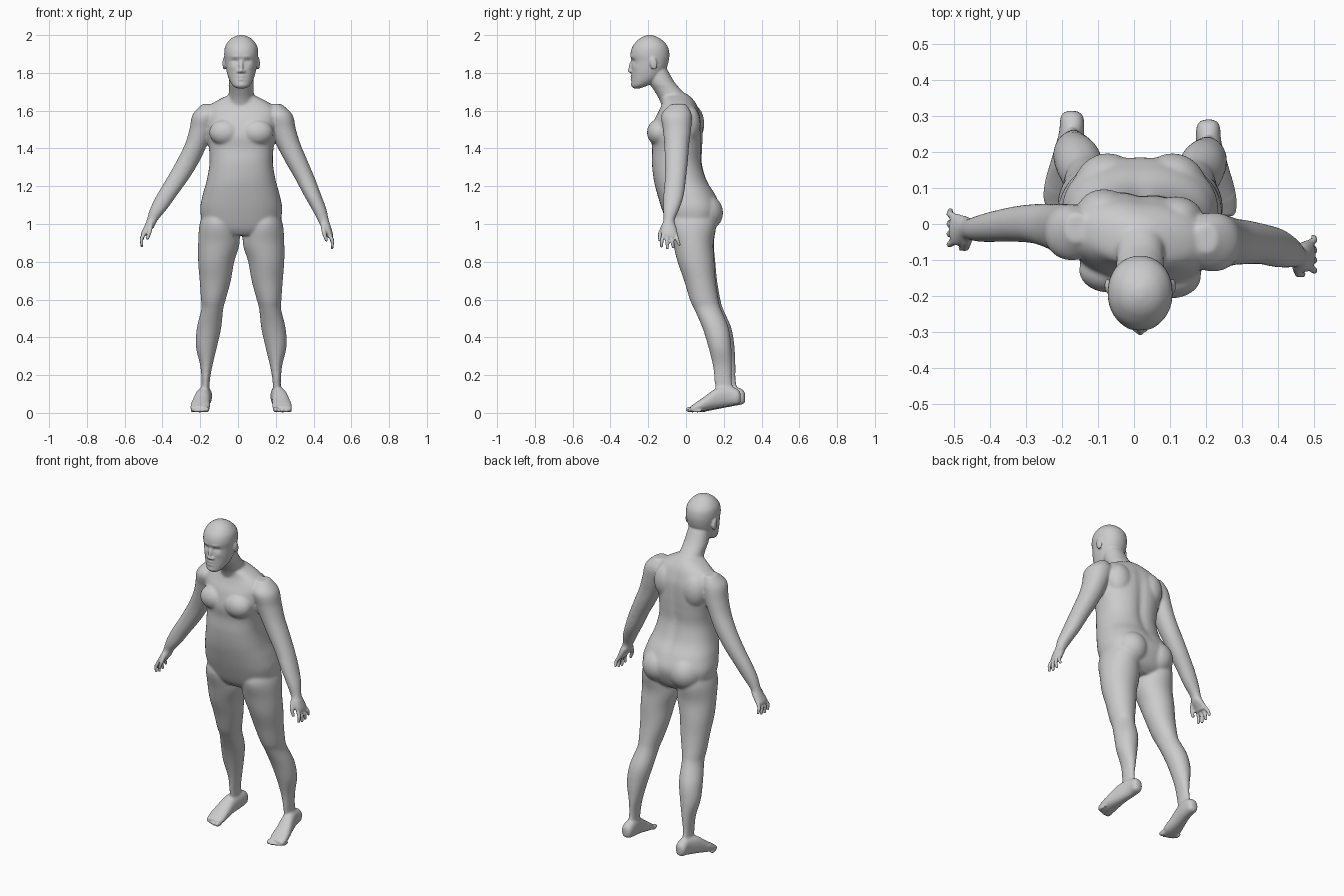
import bpy, bmesh, math
from mathutils import Vector, Matrix

MID = 0.017          # body midline in x
bm = bmesh.new()


def spline(rows, steps=5):
    """Smoothly interpolate between cross-section rows."""
    out = []
    for i in range(len(rows) - 1):
        p = [rows[max(0, min(len(rows) - 1, i + k))] for k in (-1, 0, 1, 2)]
        for s in range(steps):
            t = s / steps
            out.append([0.5 * (2 * b + (c - a) * t + (2 * a - 5 * b + 4 * c - d) * t * t
                               + (3 * b - a - 3 * c + d) * t ** 3) for a, b, c, d in zip(*p)])
    return out + [list(rows[-1])]


def loft(rows, axis='z', power=2.0, warp=None, sides=40):
    """Rows are (level, a_min, a_max, b_min, b_max) of rounded sections."""
    rings = []
    for t, a0, a1, b0, b1 in spline(rows):
        ring = []
        for i in range(sides):
            c, s = math.cos(2 * math.pi * i / sides), math.sin(2 * math.pi * i / sides)
            c = math.copysign(abs(c) ** (2 / power), c)
            s = math.copysign(abs(s) ** (2 / power), s)
            a, b = (a0 + a1) / 2 + c * (a1 - a0) / 2, (b0 + b1) / 2 + s * (b1 - b0) / 2
            co = Vector((a, b, t)) if axis == 'z' else Vector((a, t, b))
            ring.append(bm.verts.new(warp(co, s) if warp else co))
        rings.append(ring)
    for r, q in zip(rings, rings[1:]):
        for i in range(sides):
            j = (i + 1) % sides
            bm.faces.new((r[i], r[j], q[j], q[i]))
    bm.faces.new(rings[0])
    bm.faces.new(rings[-1])


def blob(c, r, tilt=0.0):
    m = Matrix.Translation(c) @ Matrix.Rotation(tilt, 4, 'X') @ Matrix.Diagonal((*r, 1))
    bmesh.ops.create_uvsphere(bm, u_segments=24, v_segments=14, radius=1, matrix=m)


def finger(points, r0, r1):
    """Chain of tapered segments with round joints."""
    n = len(points) - 1
    for i in range(n):
        p, q = Vector(points[i]), Vector(points[i + 1])
        ra, rb = r0 + (r1 - r0) * i / n, r0 + (r1 - r0) * (i + 1) / n
        m = Matrix.Translation((p + q) / 2) @ (q - p).to_track_quat('Z', 'Y').to_matrix().to_4x4()
        bmesh.ops.create_cone(bm, cap_ends=True, segments=14, radius1=ra, radius2=rb,
                              depth=(q - p).length, matrix=m)
        blob(p, (ra,) * 3)
        blob(q, (rb,) * 3)


# Torso, slightly turned, with a groove along the spine
def twist(co, s=0):
    x = co.x - MID
    co.y -= 0.1 * x * max(0, min(1, (co.z - 1.2) / 0.3))
    if s > 0 and 1.1 < co.z < 1.66:
        co.y -= 0.014 * math.exp(-(x / 0.03) ** 2) * math.sin(math.pi * (co.z - 1.1) / 0.56)
    return co


torso = [(.94, .10, -.06, .11), (.98, .19, -.09, .155), (1.07, .217, -.125, .185), (1.15, .205, -.15, .16),
         (1.23, .183, -.17, .113), (1.32, .168, -.18, .087), (1.4, .171, -.178, .087),
         (1.47, .183, -.185, .088), (1.55, .19, -.165, .083), (1.6, .19, -.14, .068),
         (1.64, .15, -.125, .05), (1.675, .085, -.125, .022), (1.69, .05, -.12, .0)]
loft([(z, MID - r, MID + r, f, b) for z, r, f, b in torso], power=2.35, warp=twist)
for s in (-1, 1):
    blob(twist(Vector((MID + s * .085, -.137, 1.485))), (.085, .062, .07))        # chest
    blob((MID + s * .09, .085, 1.06), (.1, .112, .105))                           # buttocks
    blob(twist(Vector((MID + s * .10, .025, 1.53))), (.075, .062, .10))           # shoulder blades

# Neck and head
neck = [(1.60, .08, -.12, .04), (1.66, .07, -.142, .02), (1.70, .066, -.165, -.015),
        (1.75, .066, -.195, -.06), (1.82, .06, -.21, -.1)]
head = [(1.717, .022, -.28, -.245), (1.728, .04, -.288, -.215), (1.75, .057, -.289, -.165),
        (1.78, .07, -.289, -.128), (1.82, .08, -.289, -.105), (1.86, .086, -.288, -.092),
        (1.9, .09, -.294, -.088), (1.94, .085, -.283, -.097), (1.972, .064, -.257, -.124),
        (1.99, .04, -.232, -.152), (2.0, .012, -.205, -.178)]
for rows in (neck, head):
    loft([(z, MID - r, MID + r, f, b) for z, r, f, b in rows], power=2.1)
blob((MID, -.287, 1.838), (.011, .015, .036), -.25)                               # nose
blob((MID, -.296, 1.812), (.012, .013, .011))
for s in (-1, 1):
    blob((MID + s * .013, -.289, 1.808), (.01, .011, .009))
    blob((MID + s * .09, -.172, 1.85), (.009, .02, .034), .2)                     # ears

# Legs and feet; the far leg trails slightly
leg = [(1.08, .06, .19, -.07, .14), (1.0, .02, .22, -.095, .16), (.9, .008, .228, -.07, .145),
       (.8, .037, .228, -.045, .15), (.7, .055, .22, -.01, .157), (.6, .082, .213, .02, .172),
       (.55, .095, .211, .043, .185), (.45, .106, .235, .087, .226), (.35, .128, .24, .118, .24),
       (.25, .152, .217, .142, .243), (.17, .166, .21, .15, .243), (.08, .168, .21, .16, .26)]
foot = [(.29, .175, .205, .062, .105), (.275, .157, .221, .046, .125), (.23, .155, .225, .037, .14),
        (.16, .162, .245, .024, .13), (.1, .165, .262, .012, .088), (.06, .166, .268, .005, .06),
        (.035, .172, .266, .003, .042), (.022, .18, .26, .004, .034)]
for s in (-1, 1):
    def place(co, _=0, s=s):
        lag = .026 * max(0, 1 - co.z) if s < 0 else 0
        return Vector((MID + s * co.x, co.y + lag, co.z))
    loft(leg, warp=place)
    loft(foot, axis='y', power=2.3, warp=place)
    for i in range(5):
        r = .015 - .0014 * i if i == 0 else .0105 - .0005 * i
        blob(place(Vector((.183 + .019 * i, .024 + .0035 * i * i * .6, r + .003))), (r, .026, r))

# Arms and palms, one row list per side
arm_left = [(1.635, .17, .23, -.08, .0), (1.58, .14, .288, -.13, .03), (1.5, .17, .307, -.122, .027),
            (1.42, .203, .332, -.115, .017), (1.33, .25, .37, -.112, .01), (1.24, .302, .408, -.112, .0),
            (1.15, .35, .442, -.12, -.012), (1.08, .39, .468, -.121, -.035), (1.02, .422, .481, -.12, -.06),
            (.985, .44, .492, -.13, -.052), (.95, .46, .502, -.132, -.045), (.93, .47, .503, -.122, -.048)]
arm_right = [(1.635, -.19, -.13, -.05, .03), (1.58, -.24, -.1, -.1, .052), (1.5, -.257, -.13, -.085, .056),
             (1.42, -.282, -.163, -.07, .056), (1.33, -.327, -.205, -.055, .056), (1.24, -.378, -.26, -.05, .05),
             (1.15, -.432, -.325, -.05, .037), (1.08, -.466, -.375, -.05, .025), (1.02, -.484, -.425, -.045, .015),
             (.985, -.497, -.444, -.056, .022), (.955, -.512, -.47, -.06, .028), (.94, -.514, -.48, -.05, .026)]
for s, rows, x, y, z in ((1, arm_left, .486, -.087, .94), (-1, arm_right, -.497, -.014, .95)):
    loft(rows, power=2.1)
    for i, length in enumerate((.058, .066, .062, .048)):
        k = i - 1.5
        b = Vector((x, y + k * .022, z))
        finger([b, b + Vector((s * .014, k * .006, -length * .5)),
                b + Vector((s * .012, k * .009 + .004, -length))], .0108, .0085)
    finger([(x - s * .035, y - .03, z + .05), (x - s * .03, y - .05, z + .01),
            (x - s * .018, y - .052, z - .025)], .014, .009)                      # thumb

# Fuse everything into one skin
bmesh.ops.recalc_face_normals(bm, faces=bm.faces)
raw = bpy.data.meshes.new("body")
bm.to_mesh(raw)
bm.free()
body = bpy.data.objects.new("body", raw)
bpy.context.collection.objects.link(body)
fuse = body.modifiers.new("Fuse", 'REMESH')
fuse.mode, fuse.voxel_size = 'VOXEL', 0.0052
skin = bpy.data.meshes.new_from_object(body.evaluated_get(bpy.context.evaluated_depsgraph_get()))
body.modifiers.clear()
body.data = skin

# Face relief: (x, z, x spread, z spread, push inward)
relief = [(.034, 1.862, .016, .009, .011), (.034, 1.861, .008, .005, -.006), (.03, 1.886, .024, .007, -.004),
          (.0, 1.781, .018, .005, -.006), (.0, 1.766, .016, .005, -.006), (.0, 1.7735, .026, .0025, .004),
          (.0, 1.735, .018, .012, -.003), (.045, 1.83, .016, .014, -.003)]
for v in skin.vertices:
    if v.co.z > 1.71 and v.co.y < -.22:
        v.co.y += sum(d * math.exp(-((abs(v.co.x - MID) - x) / sx) ** 2 - ((v.co.z - z) / sz) ** 2)
                      for x, z, sx, sz, d in relief)

# Relax the joins, keeping face, hands and feet crisp
group = body.vertex_groups.new(name="relax")
fine, soft = [], []
for v in skin.vertices:
    detail = v.co.z > 1.73 or v.co.z < .06 or (abs(v.co.x - MID) > .4 and v.co.z < 1.0)
    (fine if detail else soft).append(v.index)
group.add(fine, .12, 'REPLACE')
group.add(soft, 1.0, 'REPLACE')
relax = body.modifiers.new("Relax", 'SMOOTH')
relax.factor, relax.iterations, relax.vertex_group = 0.5, 24, "relax"
skin.shade_smooth()
